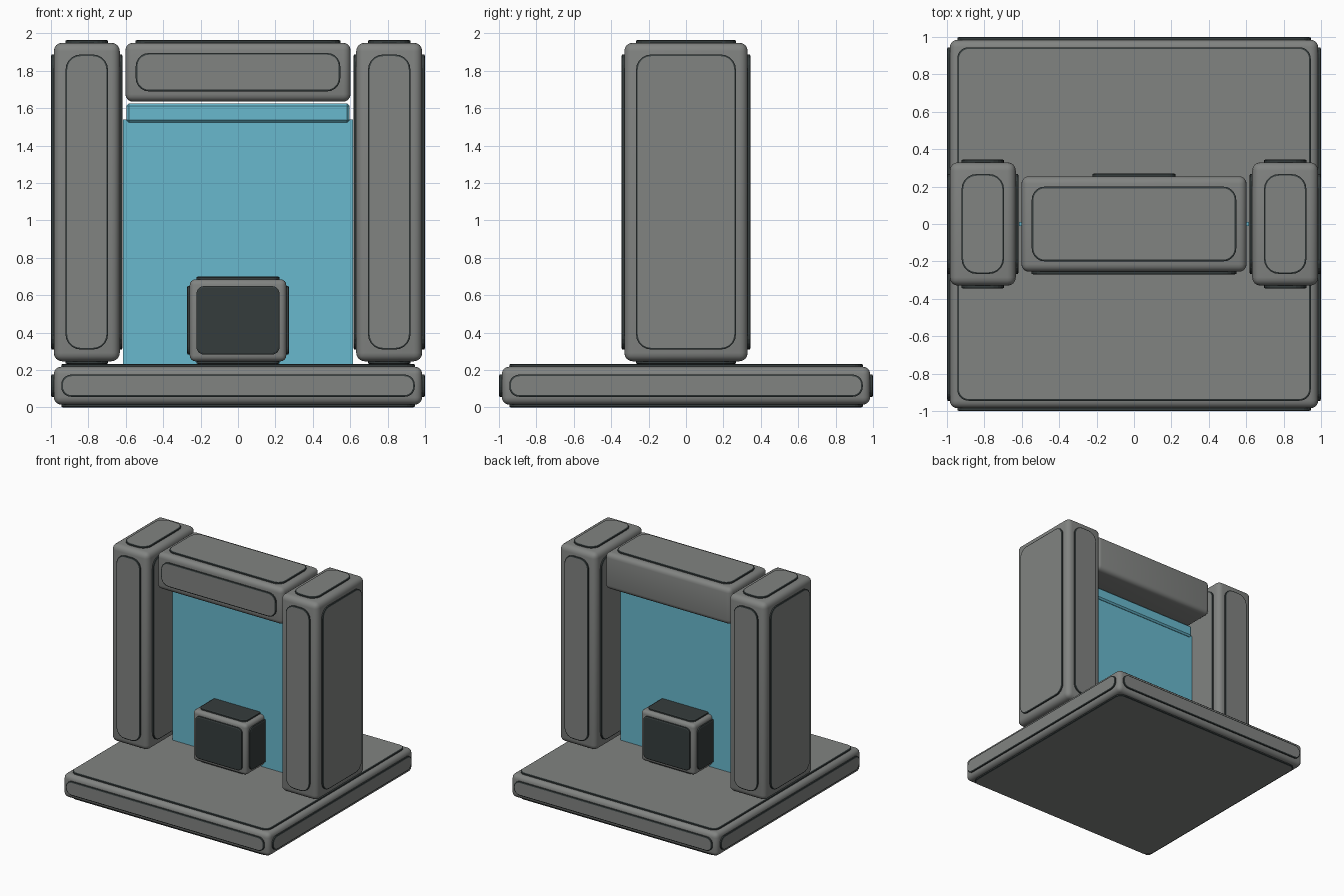
import bpy, bmesh, math

if "Cube" in bpy.data.objects:
    bpy.data.objects.remove(bpy.data.objects["Cube"])


def material(name, rgb):
    m = bpy.data.materials.new(name)
    m.diffuse_color = (*rgb, 1.0)
    m.use_nodes = True
    m.node_tree.nodes["Principled BSDF"].inputs["Base Color"].default_value = m.diffuse_color
    return m


GREY = material("stone grey", (0.220, 0.228, 0.220))
DARK = material("dark slate", (0.036, 0.046, 0.046))
BLUE = material("pale blue", (0.140, 0.480, 0.610))

PANEL_HEIGHT = 0.015
RIM = 0.009


def finish(bm, name, mats, smooth=None):
    bmesh.ops.recalc_face_normals(bm, faces=bm.faces)
    mesh = bpy.data.meshes.new(name)
    bm.to_mesh(mesh)
    bm.free()
    for m in mats:
        mesh.materials.append(m)
    obj = bpy.data.objects.new(name, mesh)
    bpy.context.collection.objects.link(obj)
    if smooth:
        bpy.ops.object.select_all(action='DESELECT')
        obj.select_set(True)
        bpy.context.view_layer.objects.active = obj
        bpy.ops.object.shade_smooth_by_angle(angle=math.radians(smooth))
    return obj


def block(name, lo, hi, radius, mat, segments=4):
    """Box between two corners with rounded edges."""
    bm = bmesh.new()
    bmesh.ops.create_cube(bm, size=1)
    for v in bm.verts:
        v.co = [lo[i] if v.co[i] < 0 else hi[i] for i in range(3)]
    if radius:
        bmesh.ops.bevel(bm, geom=bm.edges[:], offset=radius, segments=segments,
                        profile=0.5, affect='EDGES')
    return finish(bm, name, [mat], 40 if segments > 1 else None)


def rounded_outline(hu, hv, r, steps=5):
    pts = []
    for k, (su, sv) in enumerate(((1, 1), (-1, 1), (-1, -1), (1, -1))):
        for s in range(steps + 1):
            a = math.pi / 2 * (k + s / steps)
            pts.append((su * (hu - r) + r * math.cos(a), sv * (hv - r) + r * math.sin(a)))
    return pts


def panels(name, lo, hi, inset, radius, sides, face_mat):
    """Raised rounded plates with dark rims on the listed sides of a block."""
    bm = bmesh.new()
    mid = [(a + b) / 2 for a, b in zip(lo, hi)]
    half = [(b - a) / 2 for a, b in zip(lo, hi)]
    for axis, sign in sides:
        u, v = (axis + 1) % 3, (axis + 2) % 3
        hu, hv = half[u] - inset[u], half[v] - inset[v]
        r = min(radius, 0.9 * min(hu, hv))
        rings = []
        for shrink, lift in ((0, -0.004), (0, PANEL_HEIGHT - 0.004), (RIM, PANEL_HEIGHT)):
            ring = []
            for pu, pv in rounded_outline(hu - shrink, hv - shrink, r - shrink):
                co = [0, 0, 0]
                co[axis] = mid[axis] + sign * (half[axis] + lift)
                co[u], co[v] = mid[u] + pu, mid[v] + pv
                ring.append(bm.verts.new(co))
            rings.append(ring)
        n = len(rings[0])
        for a, b in zip(rings, rings[1:]):
            for i in range(n):
                j = (i + 1) % n
                bm.faces.new((a[i], a[j], b[j], b[i])).material_index = 1
        bm.faces.new(rings[2]).material_index = 0
        bm.faces.new(rings[0][::-1]).material_index = 1
    return finish(bm, name, [face_mat, DARK])


ALL = [(a, s) for a in range(3) for s in (-1, 1)]

# Base slab
lo, hi = (-0.985, -0.985, 0.015), (0.985, 0.985, 0.218)
block("base_slab", lo, hi, 0.04, GREY)
panels("base_panels", lo, hi, (0.04, 0.04, 0.042), 0.06, ALL, GREY)

# Pillars
for side, sx in (("left", -1), ("right", 1)):
    x0, x1 = sorted((sx * 0.985, sx * 0.632))
    lo, hi = (x0, -0.33, 0.247), (x1, 0.33, 1.95)
    block(side + "_pillar", lo, hi, 0.045, GREY)
    panels(side + "_pillar_panels", lo, hi, (0.063, 0.063, 0.063), 0.08, ALL, GREY)

# Lintel, plated on the front and top only
lo, hi = (-0.602, -0.255, 1.635), (0.602, 0.255, 1.95)
block("lintel", lo, hi, 0.04, GREY)
panels("lintel_panels", lo, hi, (0.055, 0.055, 0.055), 0.07, [(1, -1), (2, 1)], GREY)

# Pedestal block running through the sheet
lo, hi = (-0.258, -0.255, 0.247), (0.258, 0.255, 0.685)
block("pedestal", lo, hi, 0.03, GREY)
panels("pedestal_panels", lo, hi, (0.036, 0.036, 0.036), 0.04, ALL, DARK)

# Blue sheet and the bar along its top edge
block("blue_sheet", (-0.615, -0.012, 0.225), (0.615, 0.012, 1.54), 0, BLUE, 1)
block("blue_top_bar", (-0.597, -0.03, 1.523), (0.597, 0.03, 1.625), 0.013, BLUE, 1)
